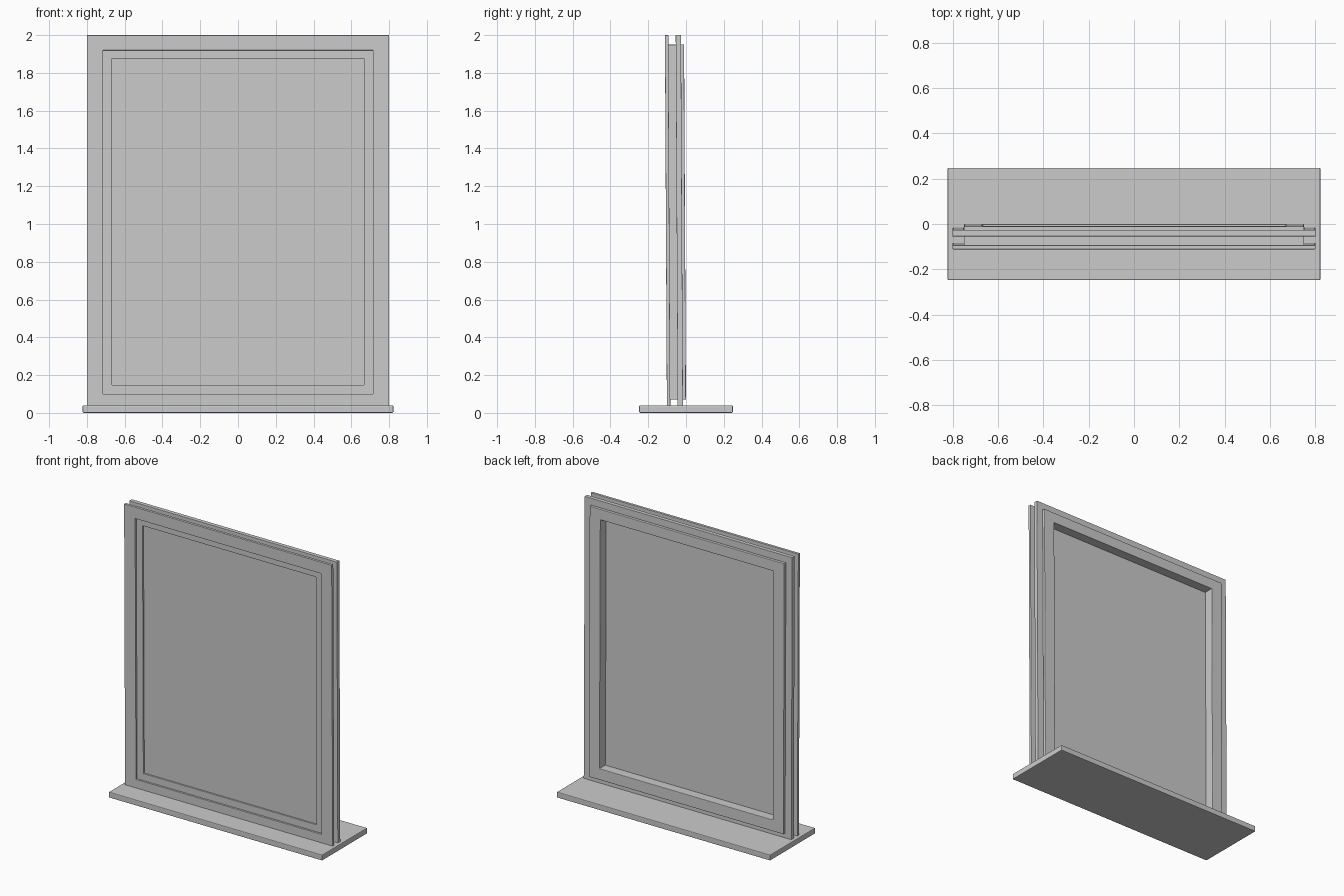
import bpy, bmesh, math
from mathutils import Matrix

if "Cube" in bpy.data.objects:
    bpy.data.objects.remove(bpy.data.objects["Cube"])

LEAN = Matrix.Rotation(math.radians(0.3), 4, 'X')


def finish(name, bm, bevel, lean=True):
    bmesh.ops.recalc_face_normals(bm, faces=bm.faces)
    me = bpy.data.meshes.new(name)
    bm.to_mesh(me)
    bm.free()
    if lean:
        me.transform(LEAN)
    ob = bpy.data.objects.new(name, me)
    bpy.context.collection.objects.link(ob)
    if bevel:
        mod = ob.modifiers.new("edge_bevel", 'BEVEL')
        mod.width = bevel
        mod.segments = 2
    return ob


def slab(name, hx, y0, y1, z0, z1, bevel=0, lean=True):
    bm = bmesh.new()
    m = Matrix.Translation((0, (y0 + y1) / 2, (z0 + z1) / 2)) @ \
        Matrix.Diagonal((2 * hx, y1 - y0, z1 - z0, 1))
    bmesh.ops.create_cube(bm, size=1, matrix=m)
    return finish(name, bm, bevel, lean)


def ring(name, outer, inner, y0, y1, bevel):
    """Mitred rectangular frame; outer and inner are (half width, z0, z1)."""
    bm = bmesh.new()
    loops = []
    for (hx, z0, z1), y in ((outer, y0), (inner, y0), (inner, y1), (outer, y1)):
        loops.append([bm.verts.new((x, y, z)) for x, z in
                      ((-hx, z0), (hx, z0), (hx, z1), (-hx, z1))])
    for k in range(4):
        a, b = loops[k], loops[(k + 1) % 4]
        for i in range(4):
            j = (i + 1) % 4
            bm.faces.new((a[i], a[j], b[j], b[i]))
    return finish(name, bm, bevel)


OUTER = (0.80, 0.035, 2.0)
SASH = (0.75, 0.07, 1.95)
OPENING = (0.667, 0.148, 1.877)

# sill board
slab("sill", 0.822, -0.248, 0.248, 0, 0.04, 0.005, False)
# front and rear fixed frames
ring("front_frame", OUTER, (0.715, 0.10, 1.92), -0.101, -0.083, 0.0015)
ring("rear_frame", OUTER, (0.751, 0.069, 1.951), -0.044, -0.016, 0.0015)
# sash seated between and through the frames
ring("sash", SASH, OPENING, -0.088, 0.0, 0.003)
# glass pane
slab("glass_pane", 0.675, -0.077, -0.065, 0.14, 1.885)
